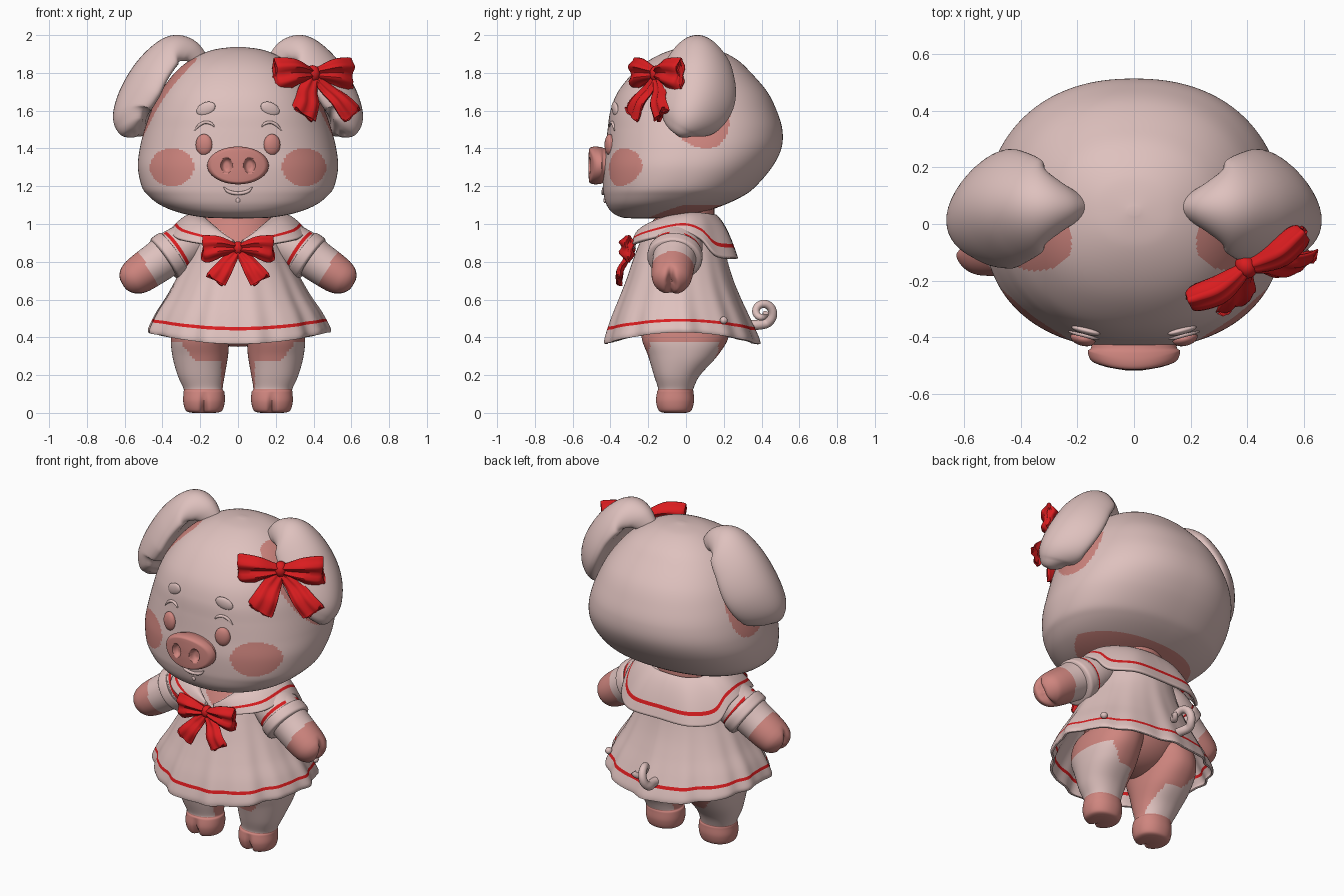
import bpy, bmesh, math
from mathutils import Vector, Matrix

if "Cube" in bpy.data.objects:
    bpy.data.objects.remove(bpy.data.objects["Cube"])


def material(name, rgb):
    m = bpy.data.materials.new(name)
    m.use_nodes = True
    m.diffuse_color = (*rgb, 1)
    m.node_tree.nodes["Principled BSDF"].inputs["Base Color"].default_value = (*rgb, 1)
    return m


PALE = material("pale pink", (0.735, 0.535, 0.515))
ROSE = material("rose pink", (0.62, 0.235, 0.21))
RED = material("ribbon red", (0.70, 0.012, 0.014))


def sample(rows, t):
    """Catmull-Rom value of a table of rows at t in 0..1."""
    f = min(max(t, 0), 1) * (len(rows) - 1)
    i = min(int(f), len(rows) - 2)
    f -= i
    a, b, c, d = (rows[min(max(i + k, 0), len(rows) - 1)] for k in (-1, 0, 1, 2))
    return [0.5 * (2 * q + (r - p) * f + (2 * p - 5 * q + 4 * r - s) * f * f
                   + (3 * q - p - 3 * r + s) * f ** 3) for p, q, r, s in zip(a, b, c, d)]


def finish(name, bm, mats, thickness=0):
    bmesh.ops.recalc_face_normals(bm, faces=bm.faces)
    me = bpy.data.meshes.new(name)
    bm.to_mesh(me)
    bm.free()
    for m in mats:
        me.materials.append(m)
    me.shade_smooth()
    me.set_sharp_from_angle(angle=math.radians(50))
    ob = bpy.data.objects.new(name, me)
    bpy.context.collection.objects.link(ob)
    if thickness:
        mod = ob.modifiers.new("thickness", 'SOLIDIFY')
        mod.thickness = thickness
    return ob


def skin(name, rings, mats, rule=None, caps=True, closed=True, thickness=0):
    """Join rings of points; rule(centre, u) picks a material for each face."""
    bm = bmesh.new()
    vs = [[bm.verts.new(p) for p in r] for r in rings]
    n = len(rings[0])
    for i in range(len(vs) - 1):
        for j in range(n if closed else n - 1):
            k = (j + 1) % n
            f = bm.faces.new((vs[i][j], vs[i][k], vs[i + 1][k], vs[i + 1][j]))
            if rule:
                f.material_index = rule(f.calc_center_median(), (i + 0.5) / (len(vs) - 1))
    if caps:
        for r in (vs[0], vs[-1]):
            f = bm.faces.new(r)
            if rule:
                f.material_index = rule(f.calc_center_median(), 0 if r is vs[0] else 1)
    return finish(name, bm, mats, thickness)


def oval(cx, hx, yf, yb, z, n, p=2.0):
    """Horizontal superellipse ring between a front and a back depth."""
    def power(v):
        return math.copysign(abs(v) ** (2 / p), v)
    angles = [2 * math.pi * j / n for j in range(n)]
    return [Vector((cx + hx * power(math.cos(a)),
                    (yf + yb) / 2 + (yb - yf) / 2 * power(math.sin(a)), z)) for a in angles]


def tube(name, rows, mats, up, side=1, steps=32, n=32, curl=0, ripple=0,
         rule=None, deform=None, xf=Matrix()):
    """Sweep an oval along rows of (x, y, z, half width, half thickness)."""
    rings = []
    for i in range(steps + 1):
        t = i / steps
        x, y, z, w, h = sample(rows, t)
        tan = (Vector(sample(rows, t + 0.01)[:3]) - Vector(sample(rows, t - 0.01)[:3])).normalized()
        wide = (Vector(up) - Vector(up).dot(tan) * tan).normalized()
        nor = tan.cross(wide)
        ring = []
        for j in range(n):
            a = 2 * math.pi * j / n
            p = Vector((x, y, z)) + wide * max(w, .002) * math.cos(a)
            p += nor * (max(h, .002) * math.sin(a) * (1 + ripple * math.cos(6 * a))
                        - curl * w * math.cos(a) ** 2)
            if deform:
                p = deform(p)
            p.x *= side
            ring.append(xf @ p)
        rings.append(ring)
    return skin(name, rings, mats, rule)


def ball(name, loc, radii, mat, turn=0, roll=0):
    bm = bmesh.new()
    bmesh.ops.create_uvsphere(bm, u_segments=32, v_segments=20, radius=1,
                              matrix=Matrix.Translation(loc) @ Matrix.Rotation(turn, 4, 'Z')
                              @ Matrix.Rotation(roll, 4, 'Y') @ Matrix.Diagonal((*radii, 1)))
    return finish(name, bm, [mat])


X, Y, Z = (1, 0, 0), (0, 1, 0), (0, 0, 1)

# Head: rows of height, half width, front, back
HEAD = [(1.03, .06, -.28, -.14), (1.035, .18, -.34, -.04), (1.06, .31, -.39, .08), (1.1, .41, -.42, .2),
        (1.15, .475, -.435, .305), (1.2, .51, -.44, .37), (1.3, .53, -.44, .455), (1.4, .52, -.427, .505),
        (1.5, .495, -.415, .51), (1.6, .46, -.4, .48), (1.7, .41, -.36, .43), (1.8, .335, -.28, .345),
        (1.87, .25, -.19, .27), (1.92, .14, -.08, .17), (1.938, .02, .03, .06)]


def head_rule(p, u):
    ax = abs(p.x)
    cheek = p.y < 0 and ((ax - .35) / .117) ** 2 + ((p.z - 1.3) / .1) ** 2 < 1
    lean = p.y - .045 + .3 * (p.z - 1.6)
    under_ear = ax > .22 and (lean / .185) ** 2 + ((p.z - 1.64) / .24) ** 2 < 1
    nape = p.z < 1.1 and (p.x / .4) ** 2 + ((p.y - .02) / .24) ** 2 < 1
    return int(cheek or under_ear or nape)


def face_y(x, z):
    """Depth of the front of the head."""
    i = max(k for k in range(len(HEAD) - 1) if HEAD[k][0] <= z)
    f = (z - HEAD[i][0]) / (HEAD[i + 1][0] - HEAD[i][0])
    hw, yf, yb = sample(HEAD, (i + f) / (len(HEAD) - 1))[1:]
    return (yf + yb) / 2 - (yb - yf) / 2 * (1 - abs(x / hw) ** 2.25) ** (1 / 2.25)


rings = []
for i in range(169):
    z, hw, yf, yb = sample(HEAD, i / 168)
    rings.append(oval(0, hw, yf, yb, z, 220, 2.25))
skin("head", rings, [PALE, ROSE], head_rule)

# Snout with a bowed front and sunken nostrils
SNOUT = [(-.38, .9), (-.43, .92), (-.455, .98), (-.48, 1.0), (-.5, .97), (-.511, .9),
         (-.514, .78), (-.516, .5), (-.517, .25), (-.517, .01)]
rings = []
for i in range(73):
    y, k = sample(SNOUT, i / 72)
    ring = []
    for j in range(96):
        a = 2 * math.pi * j / 96
        x, z = .163 * k * math.cos(a), .1 * k * math.sin(a)
        d = ((abs(x) - .06) / .03) ** 2 + (z / .042) ** 2
        dent = .03 * max(0, 1 - d * d) if y < -.5 else 0
        bow_back = 1.2 * x * x * min(1, max(0, (-y - .44) / .04))
        ring.append(Vector((x, y + dent + bow_back, 1.31 + z)))
    rings.append(ring)
skin("snout", rings, [ROSE])


def face_line(name, points, r):
    tube(name, [(x, face_y(x, z) - .002, z, r * k, r * k) for (x, z), k in zip(points, (.3, 1, 1, 1, .3))],
         [PALE], Y, n=12)


# Mouth and chin
face_line("mouth", [(-.075, 1.195), (-.05, 1.172), (0, 1.162), (.05, 1.172), (.075, 1.195)], .009)
ball("chin_dimple", (0, face_y(0, 1.125), 1.125), (.012, .008, .015), PALE)

# Paired parts
EAR = [(.19, .06, 1.86, .05, .04), (.26, .06, 1.92, .1, .06), (.35, .06, 1.925, .155, .072),
       (.45, .06, 1.83, .195, .085), (.525, .05, 1.7, .21, .095), (.572, .015, 1.58, .175, .09),
       (.575, -.02, 1.51, .115, .07), (.568, -.035, 1.475, .05, .035), (.565, -.04, 1.466, 0, 0)]
ARM = [(.2, -.02, .93, .1, .1), (.33, -.05, .865, .115, .112), (.43, -.065, .795, .113, .108),
       (.525, -.075, .73, .108, .1), (.575, -.08, .7, .092, .085), (.607, -.082, .68, .05, .05),
       (.612, -.082, .677, .0, .0)]
SLEEVE = [(.13, 0, .94, .08, .08), (.2, -.025, .92, .11, .1), (.27, -.04, .89, .13, .116),
          (.33, -.052, .852, .134, .122), (.375, -.06, .82, .13, .118)]
CUFF = [(.335, -.053, .85, .135, .122), (.342, -.054, .845, .144, .131), (.363, -.058, .83, .146, .133),
        (.384, -.061, .815, .144, .131), (.391, -.062, .81, .13, .118)]
LEG = [(0, .18, .06, -.12, 0), (.012, .18, .096, -.148, .028), (.06, .18, .11, -.162, .042),
       (.11, .18, .108, -.155, .04), (.13, .185, .104, -.148, .04), (.2, .195, .125, -.17, .075),
       (.3, .2, .147, -.2, .165), (.4, .2, .155, -.235, .225), (.5, .18, .15, -.22, .22), (.56, .16, .08, -.12, .12)]


def leg_rule(p, u):
    ax = abs(p.x)
    inner = ax < .09 + .3 * max(0, p.y)
    return int(p.z < .125 or inner or p.z > min(.375, .275 + 2 * max(0, ax - .22) ** 1.2))


def cleft_hand(p):
    along = (p.x - .2) * .8 - (p.z - .93) * .6
    notch = max(0, along - .39) * .4 * math.exp(-((p.y + .08) / .02) ** 2)
    return p - Vector((.8, 0, -.6)) * notch


for side, word in ((1, "left"), (-1, "right")):
    tube(word + "_ear", EAR, [PALE], Y, side, 56, 48, curl=.4)
    tube(word + "_arm", ARM, [PALE, ROSE], Y, side, 64, 64, deform=cleft_hand,
         rule=lambda p, u: int(abs(p.x) * .85 - p.z * .5 > .02))
    tube(word + "_sleeve", SLEEVE, [PALE, RED], Y, side, 60, 40,
         rule=lambda p, u: int(.7 < u < .775))
    tube(word + "_cuff", CUFF, [PALE], Y, side, 16, 40)
    rings = []
    for i in range(73):
        z, cx, hx, yf, yb = sample(LEG, i / 72)
        ring = oval(cx * side, hx, yf, yb, z, 72, 2.2)
        for p in ring:
            if p.y < -.06:
                p.y += .04 * math.exp(-((p.x - .18 * side) / .016) ** 2) * max(0, 1 - z / .115)
        rings.append(ring)
    skin(word + "_leg", rings, [PALE, ROSE], leg_rule)
    # Eyes, lashes and brows
    ball(word + "_eye", (.18 * side, face_y(.18, 1.42), 1.42), (.045, .025, .056), ROSE, .25 * side)
    face_line(word + "_lash", [(side * x, z) for x, z in
              ((.125, 1.515), (.145, 1.533), (.175, 1.538), (.205, 1.523), (.23, 1.495))], .008)
    ball(word + "_brow", (.17 * side, face_y(.17, 1.61), 1.61), (.054, .014, .034), PALE,
         .25 * side, .4 * side)

# Torso and neck under the clothes
ball("torso", (0, 0, .59), (.31, .23, .24), ROSE)
skin("neck", [oval(0, .17, -.15, .15, z, 48) for z in (.9, 1.0, 1.09)], [ROSE])

# Pleated dress: rows of height, half width, front, back
DRESS = [(.365, .475, -.435, .385), (.4, .475, -.432, .378), (.5, .435, -.4, .335), (.6, .38, -.36, .29),
         (.7, .33, -.32, .25), (.8, .28, -.285, .22), (.9, .24, -.245, .2), (1.0, .2, -.19, .17), (1.05, .16, -.14, .14)]


def dress_rule(p, u):
    z = sample(DRESS, u)[0]
    if .437 < z < .453:
        return 1
    return 2 if p.y < 0 and p.z > .89 + abs(p.x) * .8 else 0


rings = []
for i in range(97):
    z, hx, yf, yb = sample(DRESS, i / 96)
    flare = max(0, (.92 - z) / .55)
    ring = oval(0, hx, yf, yb, z, 192)
    for j, p in enumerate(ring):
        a = 2 * math.pi * j / 192
        fold = 1 + flare * (.018 * math.sin(13 * a + .6) + .012 * math.sin(7 * a + 2) + .007 * math.sin(22 * a))
        p.x, p.y = p.x * fold, p.y * fold
        p.z += .06 * math.cos(a) ** 2 * flare ** 2
    rings.append(ring)
skin("dress", rings, [PALE, RED, ROSE], dress_rule, caps=False, thickness=.012)
ball("dress_button", (.385, .2, .49), (.02, .02, .02), PALE)

# Sailor collar: half outlines from front centre to back centre
INNER = [(.015, -.265, .89), (.1, -.225, .97), (.17, -.12, 1.03), (.19, 0, 1.055),
         (.185, .07, 1.06), (.16, .12, 1.055), (.09, .15, 1.05), (0, .16, 1.05)]
OUTER = [(.035, -.285, .87), (.18, -.285, .895), (.32, -.2, .925), (.365, -.03, .96),
         (.355, .08, .925), (.325, .165, .835), (.2, .265, .82), (0, .275, .82)]
rows = []
for i in range(33):
    s = i / 32
    row = []
    for j in range(-48, 49):
        t = 1 - abs(j) / 48
        p = Vector(sample(INNER, t)).lerp(Vector(sample(OUTER, t)), s)
        p.z += .14 * s * (1 - s)
        p.x *= -1 if j < 0 else 1
        row.append(p)
    rows.append(row)
skin("collar", rows, [PALE, RED], lambda p, u: int(.78 < u < .84), caps=False, closed=False, thickness=.016)

# Ribbon bows
LOOP = [(0, 0, 0, .02, .015), (.04, -.01, .003, .035, .026), (.1, -.016, .006, .058, .036),
        (.155, -.006, -.002, .072, .034), (.18, 0, -.006, .07, .024), (.186, 0, -.006, .048, .008)]
TAIL = [(0, 0, -.01, .02, .014), (.045, 0, -.065, .038, .016), (.08, -.012, -.115, .05, .018),
        (.115, -.004, -.165, .058, .014), (.117, -.004, -.169, .045, .006)]


def bow(name, centre, scale, turn, sway, tilt):
    xf = Matrix.Translation(centre) @ Matrix.Rotation(turn, 4, 'Z') @ Matrix.Scale(scale, 4)
    shear = Matrix.Identity(4)
    shear[0][2], shear[1][2] = -sway, tilt
    for side, word in ((1, "left"), (-1, "right")):
        tube(f"{name}_{word}_loop", LOOP, [RED], Z, side, ripple=.3, xf=xf)
        tube(f"{name}_{word}_tail", TAIL, [RED], X, side, ripple=.3, xf=xf @ shear)
    ball(name + "_knot", centre, [r * scale for r in (.03, .034, .036)], RED, turn)


bow("chest_bow", (0, -.3, .872), 1, 0, 0, .3)
bow("head_bow", (.395, -.15, 1.795), 1.27, math.radians(31), .18, .4)

# Curly tail
curl = [(-.03, .27, .47, .027, .027), (-.03, .36, .465, .026, .026)]
for i in range(13):
    a = -1.3 + i * .62
    r = .062 - .0038 * i
    curl.append((.009 * i - .045, .405 + r * math.cos(a), .532 + r * math.sin(a), .025 - .0008 * i, .025 - .0008 * i))
tube("curly_tail", curl, [PALE], X, steps=80, n=16)
